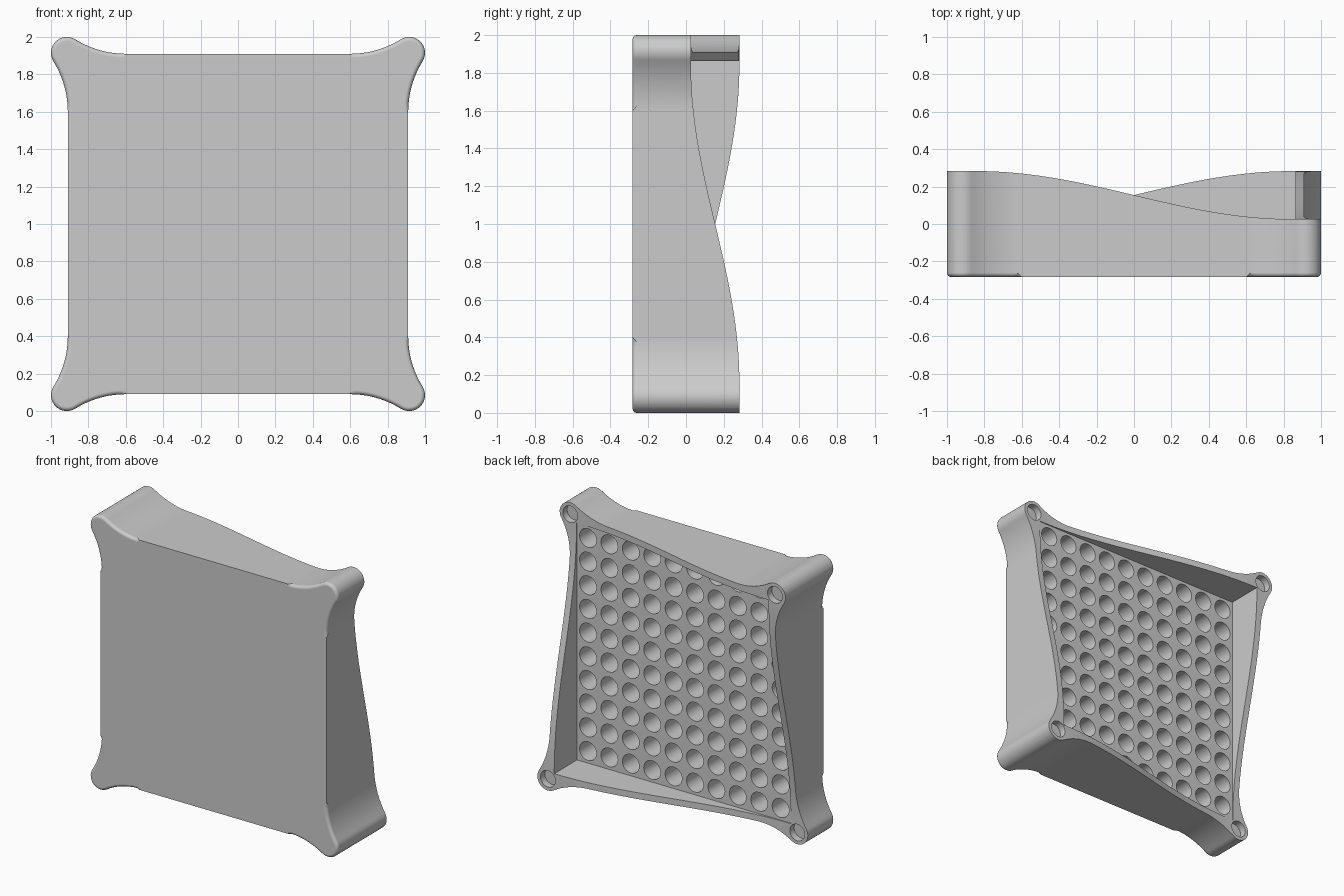
import bpy, bmesh
from math import sin, cos, pi, atan2, hypot, radians
from mathutils import Matrix, Vector

cube = bpy.data.objects.get("Cube")
if cube:
    bpy.data.objects.remove(cube, do_unlink=True)

DEPTH = 0.283        # half of the front-to-back depth
SIDE = 0.91          # half width at the straight sides
CORNER = 0.915       # centre of each rounded corner post
POST_R = 1 - CORNER
FLARE_START = 0.6
LOW_RIM = 0.026
FLOOR = 0.02
CAVITY = 0.864

grey = bpy.data.materials.new("light_grey")
grey.use_nodes = True
grey.diffuse_color = (0.6, 0.6, 0.6, 1)
grey.node_tree.nodes["Principled BSDF"].inputs["Base Color"].default_value = grey.diffuse_color


def make_object(name, bm):
    bmesh.ops.recalc_face_normals(bm, faces=bm.faces)
    mesh = bpy.data.meshes.new(name)
    bm.to_mesh(mesh)
    bm.free()
    mesh.materials.append(grey)
    obj = bpy.data.objects.new(name, mesh)
    bpy.context.collection.objects.link(obj)
    return obj


def arc(cx, cy, r, start, end, steps):
    angles = [start + (end - start) * i / steps for i in range(steps + 1)]
    return [(cx + r * cos(a), cy + r * sin(a)) for a in angles]


def outline():
    """Square with concave flares leading into round corner posts."""
    dx, dy = CORNER - FLARE_START, CORNER - SIDE
    r = (dx * dx + dy * dy - POST_R ** 2) / (2 * (POST_R + dy))
    cy = SIDE + r
    tilt = atan2(CORNER - cy, dx)
    flare = arc(FLARE_START, cy, r, -pi / 2, tilt, 12)
    post = arc(CORNER, CORNER, POST_R, pi + tilt, -pi / 2 - tilt, 16)
    corner = flare + post[1:-1] + [(v, u) for u, v in reversed(flare)]
    points = []
    for _ in range(4):
        points += corner
        corner = [(v, -u) for u, v in corner]
    return points


def add_cylinder(bm, x, z, radius, back, front, sides=32):
    matrix = Matrix.Translation((x, (back + front) / 2, 1 + z)) @ Matrix.Rotation(pi / 2, 4, "X")
    bmesh.ops.create_cone(bm, cap_ends=True, segments=sides, radius1=radius,
                          radius2=radius, depth=back - front, matrix=matrix)


def wave(t):
    return sin(pi / 2 * max(-1, min(1, t / 0.85)))


def rim_height(x, z):
    mid, swing = (DEPTH + LOW_RIM) / 2, (DEPTH - LOW_RIM) / 2
    return mid - swing * wave(x) * wave(z)


def cut(obj, cutter):
    cutter.hide_render = True
    mod = obj.modifiers.new("cut", "BOOLEAN")
    mod.operation = "DIFFERENCE"
    mod.solver = "EXACT"
    mod.object = cutter
    bpy.context.view_layer.objects.active = obj
    bpy.ops.object.modifier_apply(modifier=mod.name)
    bpy.data.objects.remove(cutter, do_unlink=True)


# Tray body: flared outline, extruded, with a rounded front edge
bm = bmesh.new()
front = bm.faces.new([bm.verts.new((u, -DEPTH, 1 + v)) for u, v in outline()])
edges = list(front.edges)
solid = bmesh.ops.extrude_face_region(bm, geom=[front], use_keep_orig=True)
for v in solid["geom"]:
    if isinstance(v, bmesh.types.BMVert):
        v.co.y = DEPTH + 0.05
bmesh.ops.bevel(bm, geom=edges, offset=0.022, segments=4, profile=0.5, affect="EDGES")
tray = make_object("tray_body", bm)

# Twisted back rim: high at two opposite corners, low at the others
bm = bmesh.new()
bmesh.ops.create_grid(bm, x_segments=52, y_segments=52, size=1.1)
for v in bm.verts:
    x, z = v.co.x, v.co.y
    v.co = Vector((x, rim_height(x, z), 1 + z))
lid = bmesh.ops.extrude_face_region(bm, geom=list(bm.faces), use_keep_orig=True)
for v in lid["geom"]:
    if isinstance(v, bmesh.types.BMVert):
        v.co.y = 0.6
cut(tray, make_object("rim_cutter", bm))

# Square recess behind the rim
bm = bmesh.new()
bmesh.ops.create_cube(bm, size=1)
for v in bm.verts:
    v.co = Vector((v.co.x * 2 * CAVITY, FLOOR if v.co.y < 0 else 0.7, 1 + v.co.z * 2 * CAVITY))
cut(tray, make_object("recess_cutter", bm))

# Ten by ten deep round holes in the floor, and a shallow socket in each post
bm = bmesh.new()
for i in range(10):
    for j in range(10):
        add_cylinder(bm, (i - 4.5) * 0.1725, (j - 4.5) * 0.1725, 0.068, 0.1, -0.22)
for sx in (-1, 1):
    for sz in (-1, 1):
        top = rim_height(sx, sz)
        add_cylinder(bm, sx * CORNER, sz * CORNER, 0.06, top + 0.1, top - 0.05)
cut(tray, make_object("hole_cutter", bm))

# Smooth curved sides, crisp edges
bpy.ops.object.select_all(action="DESELECT")
tray.select_set(True)
bpy.context.view_layer.objects.active = tray
bpy.ops.object.shade_smooth_by_angle(angle=radians(30))
weighted = tray.modifiers.new("weighted_normals", "WEIGHTED_NORMAL")
weighted.keep_sharp = True
